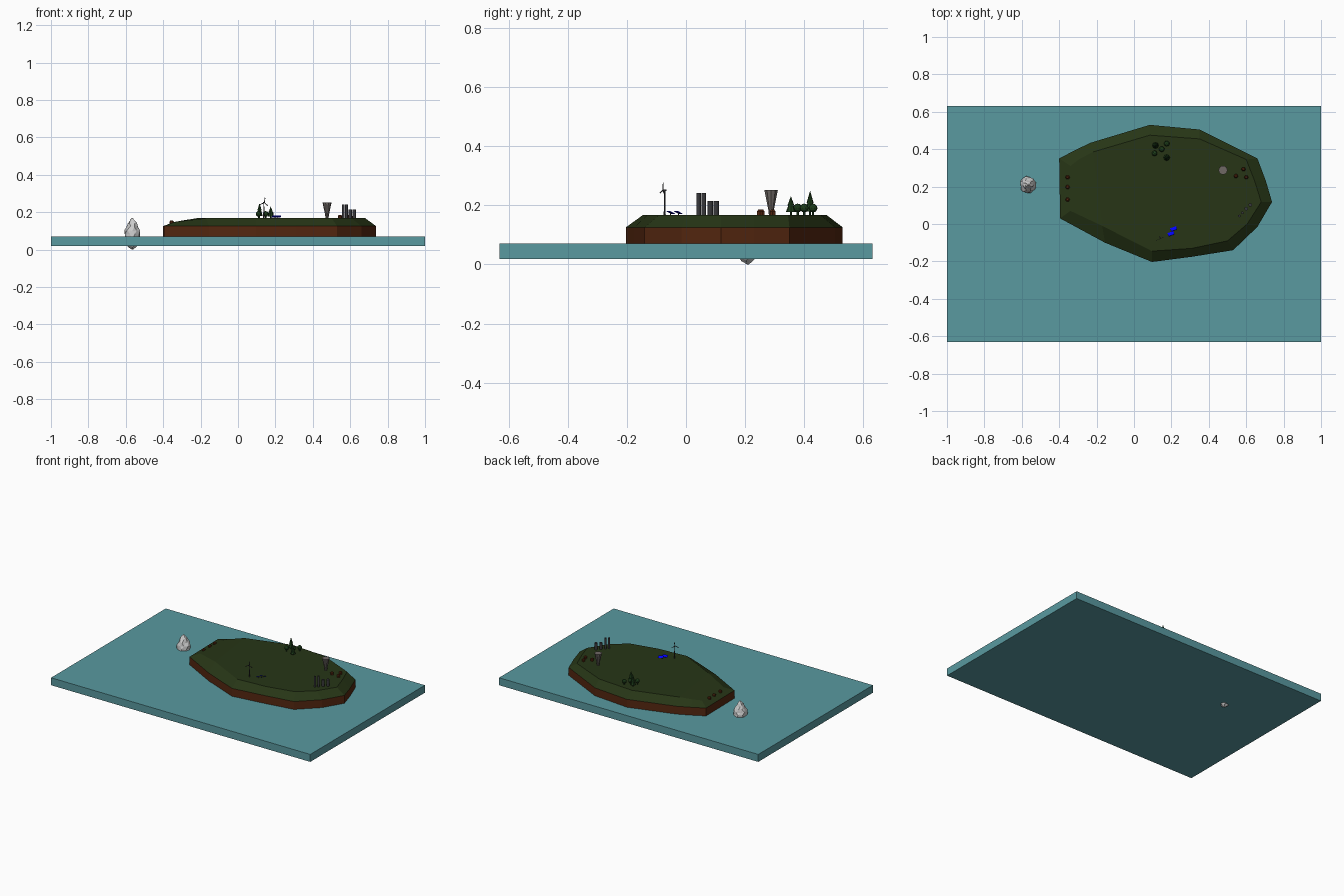
import bpy, bmesh, random
from math import pi, sin, cos
from mathutils import Matrix, Vector

if "Cube" in bpy.data.objects:
    bpy.data.objects.remove(bpy.data.objects["Cube"])

random.seed(4)


def mat(name, r, g, b):
    m = bpy.data.materials.new(name)
    m.diffuse_color = (r, g, b, 1)
    m.use_nodes = True
    m.node_tree.nodes["Principled BSDF"].inputs["Base Color"].default_value = m.diffuse_color
    return m


WATER = mat("water_blue", .10, .32, .35)
GRASS = mat("grass_green", .02, .036, .008)
SOIL = mat("soil_brown", .09, .02, .005)
LEAF = mat("leaf_green", .012, .045, .01)
BLUE = mat("panel_blue", 0, 0, 1)
DARK = mat("dark_grey", .04, .04, .045)
STONE = mat("tower_grey", .16, .14, .13)
ICE = mat("ice_white", .65, .65, .65)
TOP = .168


def make(name, bm, *mats):
    bmesh.ops.recalc_face_normals(bm, faces=bm.faces)
    me = bpy.data.meshes.new(name)
    bm.to_mesh(me)
    bm.free()
    for m in mats:
        me.materials.append(m)
    ob = bpy.data.objects.new(name, me)
    bpy.context.collection.objects.link(ob)
    return ob


def lathe(name, profile, x, y, n, *mats, jitter=0):
    """Stack of n-sided rings given as (radius, z), capped at both ends."""
    bm = bmesh.new()
    rings = []
    for k, (r, z) in enumerate(profile):
        ring = []
        for i in range(n):
            a = 2 * pi * (i + .5 * (k % 2 if jitter else 0)) / n
            q = r * (1 + random.uniform(-jitter, jitter))
            dz = random.uniform(-.006, .006) if jitter and 0 < k < len(profile) - 1 else 0
            ring.append(bm.verts.new((x + q * cos(a), y + q * sin(a), z + dz)))
        rings.append(ring)
    for a, b in zip(rings, rings[1:]):
        for i in range(n):
            bm.faces.new((a[i], a[(i + 1) % n], b[(i + 1) % n], b[i]))
    bm.faces.new(rings[0])
    bm.faces.new(rings[-1])
    if jitter:
        bmesh.ops.triangulate(bm, faces=bm.faces)
    return make(name, bm, *mats)


def box(name, loc, size, m, rot=None):
    bm = bmesh.new()
    mtx = Matrix.Translation(loc) @ (rot or Matrix()) @ Matrix.Diagonal((*size, 1))
    bmesh.ops.create_cube(bm, size=1, matrix=mtx)
    return make(name, bm, *([m] if m else []))


# Water slab
box("water_slab", (0, 0, .045), (2, 1.264, .052), WATER)

# Island: brown cliff, green bevel, flat plateau and sloping west end
shore = [(-.40, .35), (-.315, .395), (-.23, .435), (.085, .53), (.35, .505), (.66, .35),
         (.705, .23), (.738, .118), (.66, -.015), (.53, -.14), (.31, -.175), (.096, -.203),
         (-.155, -.10), (-.395, .03)]
rim = [(-.34, .31, .148), (-.295, .345, .156), (-.22, .385, TOP), (.085, .475, TOP),
       (.35, .455, TOP), (.60, .345, TOP), (.645, .23, TOP), (.68, .118, TOP),
       (.605, 0, TOP), (.50, -.09, TOP), (.31, -.13, TOP), (.096, -.145, TOP),
       (-.17, -.01, TOP), (-.34, .07, .148)]
bm = bmesh.new()
low = [bm.verts.new((x, y, .066)) for x, y in shore]
mid = [bm.verts.new((x, y, .126)) for x, y in shore]
top = [bm.verts.new(p) for p in rim]
n = len(shore)
green = []
for a, b in ((low, mid), (mid, top)):
    for i in range(n):
        j = (i + 1) % n
        f = bm.faces.new((a[i], a[j], b[j], b[i]))
        if b is top:
            green.append(f)
green.append(bm.faces.new(top[2:13]))
green.append(bm.faces.new([top[12], top[13], top[0], top[1], top[2]]))
for f in green:
    f.material_index = 1
bm.faces.new(low)
make("island", bm, SOIL, GRASS)

# Iceberg, reaching through the slab
lathe("iceberg", [(.003, 0), (.02, .016), (.034, .03), (.042, .055), (.044, .08), (.043, .105),
                  (.033, .122), (.024, .138), (.014, .153), (.003, .168)],
      -.565, .21, 10, ICE, jitter=.1)

# Conifers: trunk and two stacked cones
for i, (x, y, h) in enumerate([(.115, .42, .08), (.175, .355, .062)]):
    lathe(f"conifer_{i}", [(.003, TOP), (.003, TOP + .15 * h), (.017, TOP + .15 * h),
                           (.009, TOP + .5 * h), (.012, TOP + .5 * h), (.0005, TOP + h)],
          x, y, 8, LEAF)

# Round trees
for i, (x, y) in enumerate([(.175, .43), (.11, .378), (.148, .40)]):
    bm = bmesh.new()
    bmesh.ops.create_icosphere(bm, subdivisions=2, radius=.015,
                               matrix=Matrix.Translation((x, y, .191)))
    bmesh.ops.create_cone(bm, cap_ends=True, segments=6, radius1=.004, radius2=.004,
                          depth=.02, matrix=Matrix.Translation((x, y, TOP + .009)))
    make(f"round_tree_{i}", bm, LEAF)

# Flared tower
lathe("flared_tower", [(.008, TOP), (.01, .185), (.024, .252)], .476, .288, 10, STONE)

# Chimneys and storage tanks
for i, (x, y, r, z) in enumerate([(.563, .043, .007, .242), (.58, .06, .007, .242),
                                  (.60, .082, .0095, .214), (.622, .102, .0095, .214)]):
    lathe(f"tank_{i}", [(r, TOP - .004), (r, z)], x, y, 12, DARK)

# Huts: walls with a low roof cap
for i, (x, y, z) in enumerate([(.545, .256, TOP), (.585, .293, TOP), (.60, .25, TOP),
                               (-.355, .25, .138), (-.355, .197, .138), (-.355, .13, .138)]):
    lathe(f"hut_{i}", [(.011, z - .005), (.011, z + .011), (.012, z + .011), (.006, z + .018)],
          x, y, 6, SOIL)

# Wind turbine: tapered mast, nacelle and three blades
tx, ty, tz = .138, -.072, .251
lathe("turbine_mast", [(.0035, TOP), (.002, tz)], tx, ty, 8, DARK)
turn = Matrix.Rotation(.4, 4, 'Z')
box("turbine_nacelle", (tx, ty, tz), (.006, .012, .005), DARK, turn)
hub = Vector((tx, ty, tz)) + turn.to_3x3() @ Vector((0, -.007, 0))
for i in range(3):
    spin = turn @ Matrix.Rotation(.15 + i * 2 * pi / 3, 4, 'Y')
    box(f"turbine_blade_{i}", hub + spin.to_3x3() @ Vector((0, 0, .013)),
        (.004, .0015, .027), DARK, spin)

# Tilted solar panels
for i, (x, y) in enumerate([(.198, -.052), (.212, -.026)]):
    box(f"solar_panel_{i}", (x, y, .176), (.034, .02, .002), BLUE,
        Matrix.Rotation(.35, 4, 'Z') @ Matrix.Rotation(-.45, 4, 'X'))
    lathe(f"panel_post_{i}", [(.002, TOP - .002), (.002, .176)], x, y, 6, DARK)
